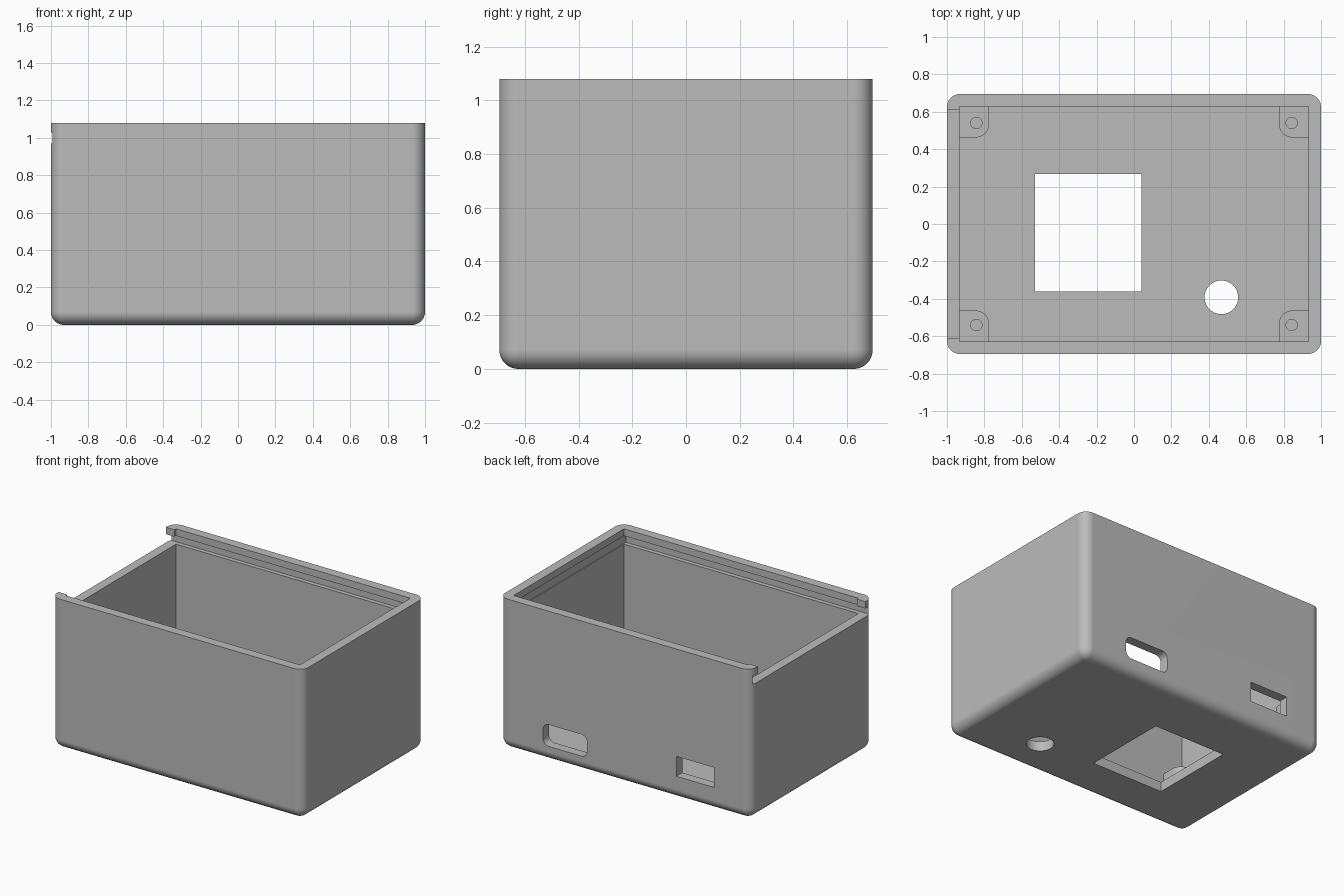
import bpy, bmesh
from math import radians
from mathutils import Vector

old = bpy.data.objects.get("Cube")
if old:
    bpy.data.objects.remove(old)

grey = bpy.data.materials.new("plain grey")
grey.use_nodes = True
grey.diffuse_color = (0.5, 0.5, 0.5, 1)
grey.node_tree.nodes["Principled BSDF"].inputs["Base Color"].default_value = (0.5, 0.5, 0.5, 1)


def finish(name, bm):
    mesh = bpy.data.meshes.new(name)
    bm.to_mesh(mesh)
    bm.free()
    mesh.materials.append(grey)
    obj = bpy.data.objects.new(name, mesh)
    bpy.context.collection.objects.link(obj)
    return obj


def box(name, low, high, rounded=None, radius=0.07):
    """Box between two corners; rounded(midpoint, direction) picks edges to round."""
    low, high = Vector(low), Vector(high)
    bm = bmesh.new()
    bmesh.ops.create_cube(bm, size=1)
    for v in bm.verts:
        v.co = [low[i] + (v.co[i] + 0.5) * (high[i] - low[i]) for i in range(3)]
    if rounded:
        edges = [e for e in bm.edges
                 if rounded((e.verts[0].co + e.verts[1].co) / 2,
                            (e.verts[1].co - e.verts[0].co).normalized())]
        bmesh.ops.bevel(bm, geom=edges, offset=radius, offset_type='OFFSET',
                        segments=10, profile=0.5, affect='EDGES')
    return finish(name, bm)


def cylinder(name, x, y, low, high, radius):
    bm = bmesh.new()
    bmesh.ops.create_cone(bm, cap_ends=True, segments=40, radius1=radius,
                          radius2=radius, depth=high - low)
    bmesh.ops.translate(bm, verts=bm.verts, vec=(x, y, (low + high) / 2))
    return finish(name, bm)


def combine(target, tool, operation='DIFFERENCE'):
    tool.hide_render = True
    bpy.context.view_layer.objects.active = target
    mod = target.modifiers.new("cut", 'BOOLEAN')
    mod.operation, mod.solver, mod.object = operation, 'EXACT', tool
    bpy.ops.object.modifier_apply(modifier=mod.name)
    bpy.data.objects.remove(tool)


HX, HY, TOP = 1.0, 0.695, 1.08       # outer half sizes and height
IX, IY, FLOOR = 0.932, 0.627, 0.07   # cavity half sizes and floor level
RAIL, LIP = 0.97, 1.03               # lid groove levels

# Outer shell: upright corners and bottom edges rounded
case = box("enclosure", (-HX, -HY, 0), (HX, HY, TOP),
           lambda mid, d: abs(d.z) > 0.5 or mid.z < 0.01)

# Cavity, lid groove and the open end the lid slides through
combine(case, box("cavity", (-IX, -IY, FLOOR), (IX, IY, 1.3)))
combine(case, box("lid_groove", (-1.1, -0.658, RAIL), (IX + 0.006, 0.658, LIP)))
combine(case, box("lid_entry", (-1.1, -0.61, RAIL), (-0.9, 0.61, 1.3)))

# Corner screw posts, rounded towards the middle of the box
for sx in (-1, 1):
    for sy in (-1, 1):
        xs = sorted((sx * 0.775, sx * (IX + 0.015)))
        ys = sorted((sy * 0.463, sy * (IY + 0.015)))
        post = box("screw_post", (xs[0], ys[0], 0.05), (xs[1], ys[1], 0.34),
                   lambda mid, d: abs(d.z) > 0.5 and abs(mid.x) < 0.8 and abs(mid.y) < 0.5)
        combine(case, post, 'UNION')
        combine(case, cylinder("screw_hole", sx * 0.843, sy * 0.54, 0.1, 0.5, 0.03))

# Floor openings: display window and round button hole
combine(case, box("window", (-0.53, -0.36, -0.1), (0.04, 0.268, 0.2)))
combine(case, cylinder("button_hole", 0.467, -0.392, -0.1, 0.2, 0.09))

# Back wall openings: rounded connector slot and square connector slot
combine(case, box("rounded_slot", (0.3, 0.55, 0.108), (0.65, 0.8, 0.264),
                  lambda mid, d: abs(d.y) > 0.5, 0.045))
combine(case, box("square_slot", (-0.71, 0.55, 0.165), (-0.41, 0.8, 0.308)))

# Soft rounded shading with crisp edges and flat walls
bpy.ops.object.select_all(action='DESELECT')
case.select_set(True)
bpy.context.view_layer.objects.active = case
bpy.ops.object.shade_smooth_by_angle(angle=radians(30))
weighted = case.modifiers.new("flat walls", 'WEIGHTED_NORMAL')
weighted.keep_sharp = True
